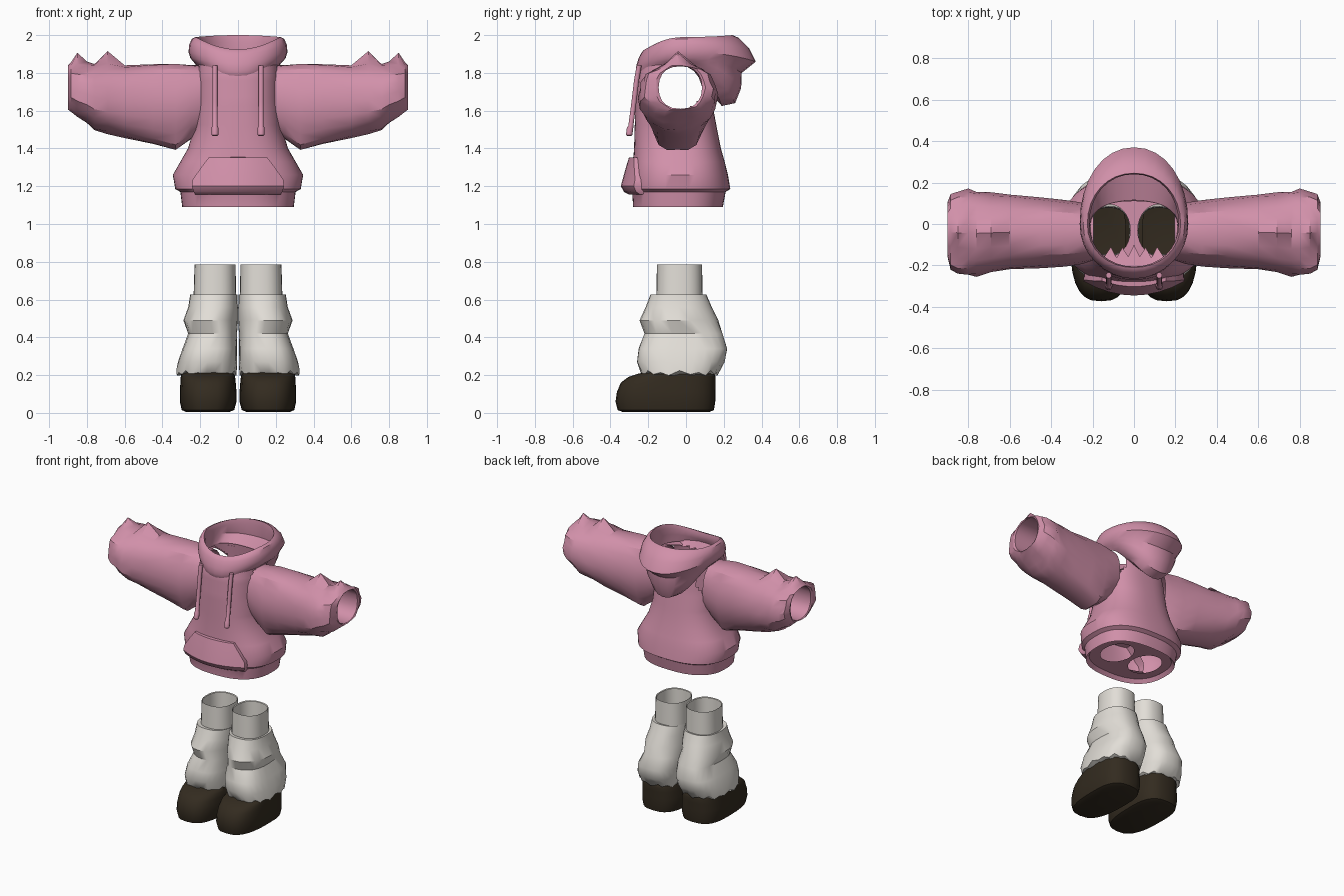
import bpy, bmesh, math
from math import sin, cos, pi, radians, exp
from mathutils import Vector

if "Cube" in bpy.data.objects:
    bpy.data.objects.remove(bpy.data.objects["Cube"])


def material(name, rgb):
    m = bpy.data.materials.new(name)
    m.diffuse_color = (*rgb, 1)
    m.use_nodes = True
    m.node_tree.nodes["Principled BSDF"].inputs["Base Color"].default_value = m.diffuse_color
    return m


PINK = material("pink_cloth", (0.64, 0.28, 0.40))
WHITE = material("off_white_cloth", (0.76, 0.73, 0.68))
BROWN = material("dark_brown", (0.033, 0.024, 0.014))
N = 28


def ring(u0, u1, v0, v1, vc=None, e=2.0, fold=0, k=5, ph=0, n=N):
    """Closed 2D outline inside a box: rounded, optionally egg-shaped or folded."""
    uc, ru = (u0 + u1) / 2, (u1 - u0) / 2
    vc = (v0 + v1) / 2 if vc is None else vc
    pts = []
    for i in range(n):
        t = 2 * pi * i / n
        c, s = cos(t), sin(t)
        f = 1 + fold * cos(k * t + ph)
        pu = math.copysign(abs(c) ** (2 / e), c) * ru * f
        pv = math.copysign(abs(s) ** (2 / e), s) * (v1 - vc if s > 0 else vc - v0) * f
        pts.append((uc + pu, vc + pv))
    return pts


def finish(name, bm, mat, mirror=False, angle=38):
    bmesh.ops.recalc_face_normals(bm, faces=bm.faces)
    me = bpy.data.meshes.new(name)
    bm.to_mesh(me)
    bm.free()
    me.materials.append(mat)
    ob = bpy.data.objects.new(name, me)
    bpy.context.collection.objects.link(ob)
    bpy.ops.object.select_all(action='DESELECT')
    ob.select_set(True)
    bpy.context.view_layer.objects.active = ob
    bpy.ops.object.shade_smooth_by_angle(angle=radians(angle))
    if mirror:
        ob.modifiers.new("mirror", 'MIRROR').use_mirror_merge = False
    return ob


def loft(rings, closed=True, cap_start=False, cap_end=False):
    bm = bmesh.new()
    rows = [[bm.verts.new(p) for p in r] for r in rings]
    n = len(rows[0])
    for a, b in zip(rows, rows[1:]):
        for i in range(n if closed else n - 1):
            j = (i + 1) % n
            bm.faces.new((a[i], a[j], b[j], b[i]))
    if cap_start:
        bm.faces.new(rows[0])
    if cap_end:
        bm.faces.new(rows[-1])
    return bm


def level(z, pts):
    return [Vector((x, y, z)) for x, y in pts]


# Hoodie body: (z, half width, front, back), split finely so armholes can be opened
body = [(1.115, .275, -.26, .175), (1.09, .295, -.28, .195), (1.17, .305, -.285, .21),
        (1.185, .332, -.29, .235), (1.26, .345, -.285, .222), (1.33, .305, -.28, .205),
        (1.40, .265, -.275, .185), (1.50, .235, -.272, .165), (1.65, .222, -.268, .137),
        (1.78, .22, -.258, .12), (1.86, .212, -.24, .11)]
rows = []
for i, (z, w, f, b) in enumerate(body):
    r = level(z, ring(-w, w, f, b, vc=-.03, e=2.5, n=56))
    if z > 1.55:
        prev = rows[-1]
        rows += [[p.lerp(q, t / 6) for p, q in zip(prev, r)] for t in range(1, 6)]
    rows.append(r)
bm = loft(rows)
holes = [f for f in bm.faces if abs(f.calc_center_median().x) > .1
         and (f.calc_center_median().yz - Vector((-.03, 1.725))).length < .128]
bmesh.ops.delete(bm, geom=holes, context='FACES')
finish("hoodie_body", bm, PINK)

# Hem lining with two leg openings
bm = bmesh.new()
edges = []
for pts in (ring(-.276, .276, -.261, .176, vc=-.03, e=2.5),
            ring(.018, .218, -.155, .095), ring(-.218, -.018, -.155, .095)):
    vs = [bm.verts.new((x, y, 1.115)) for x, y in pts]
    edges += [bm.edges.new((vs[i - 1], vs[i])) for i in range(len(vs))]
bmesh.ops.triangle_fill(bm, edges=edges, use_beauty=True)
finish("hem_lining", bm, PINK)

# Sleeve: (x, y0, y1, z0, z1, fold amount, fold count, fold phase, top peak), with turned-in cuff
sleeve = [(.195, -.175, .09, 1.49, 1.84, 0, 6, 0, 0), (.25, -.19, .10, 1.445, 1.845, .02, 6, 0, 0),
          (.33, -.20, .11, 1.385, 1.855, .035, 6, 0, 0), (.45, -.21, .125, 1.42, 1.85, .02, 6, 0, 0),
          (.60, -.22, .14, 1.455, 1.84, .01, 5, 0, 0), (.69, -.235, .15, 1.48, 1.84, .03, 5, 1, .08),
          (.76, -.25, .16, 1.50, 1.84, .03, 5, 2.5, .01), (.80, -.25, .165, 1.535, 1.84, .03, 7, 0, .02),
          (.85, -.24, .155, 1.565, 1.84, .05, 7, 1.5, .06), (.885, -.22, .14, 1.595, 1.84, .05, 7, 1, .01),
          (.90, -.16, .10, 1.605, 1.84, .03, 7, 0, 0), (.895, -.145, .085, 1.61, 1.835, 0, 5, 0, 0),
          (.72, -.145, .085, 1.61, 1.835, 0, 5, 0, 0)]
rows = []
for x, y0, y1, z0, z1, a, k, ph, peak in sleeve:
    pts = ring(y0, y1, z0, z1, e=2.3, fold=a, k=k, ph=ph, n=20)
    rows.append([Vector((x, y, z + (peak * exp(-((y + .04) / .06) ** 2) if z > 1.72 else 0)))
                 for y, z in pts])
finish("sleeves", loft(rows), PINK, mirror=True, angle=30)

# Hood: (half width, side z, front y, front z, back y, back z), outside up, over the rim, inside down
hood = [(.212, 1.835, -.25, 1.77, .12, 1.70), (.22, 1.845, -.262, 1.79, .19, 1.625),
        (.23, 1.855, -.264, 1.81, .26, 1.64), (.242, 1.865, -.264, 1.83, .292, 1.72),
        (.253, 1.88, -.26, 1.85, .295, 1.80), (.262, 1.91, -.252, 1.875, .37, 1.86),
        (.258, 1.95, -.24, 1.90, .335, 1.93), (.245, 1.98, -.225, 1.92, .28, 1.985),
        (.225, 1.99, -.21, 1.925, .245, 2.0), (.215, 1.96, -.205, 1.90, .24, 1.96),
        (.22, 1.91, -.21, 1.87, .245, 1.88), (.212, 1.85, -.23, 1.83, .115, 1.84)]
rows = []
for w, zs, yf, zf, yb, zb in hood:
    row = []
    for i, (x, y) in enumerate(ring(-w, w, yf, yb, vc=0, e=2.1, n=32)):
        s = sin(2 * pi * i / 32)
        row.append(Vector((x, y, zs + ((zb if s > 0 else zf) - zs) * abs(s) ** 2.2)))
    rows.append(row)
finish("hood", loft(rows), PINK)

# Ragged fold of cloth inside the front of the neck
outer, inner = [], []
for i in range(-5, 6):
    x = i * .035
    outer.append(Vector((x, -.222 + 2.0 * x * x, 1.85)))
    inner.append(Vector((x * .8, (-.10, -.15)[i % 2] - .01 * abs(i) + 1.5 * x * x, 1.83)))
finish("neck_fold", loft([outer, inner], closed=False), PINK)

# Kangaroo pocket: (z, half width, centre y), with its border sunk into the body
pocket = [(1.155, .225, -.22), (1.155, .225, -.30), (1.17, .235, -.328), (1.20, .244, -.345),
          (1.235, .24, -.336), (1.30, .195, -.318), (1.352, .155, -.302), (1.357, .152, -.22)]
rows = []
for z, w, yc in pocket:
    top = [Vector((w * u, yc + 1.15 * (w * u) ** 2, z)) for u in
           (-1, -.75, -.5, -.25, 0, .25, .5, .75, 1)]
    ends = [Vector((p.x * .97, -.18, z)) for p in (top[0], top[-1])]
    rows.append([ends[0]] + top + [ends[1]])
finish("front_pocket", loft(rows, closed=False), PINK)

# Drawstrings
cord = [(1.465, -.302, .010), (1.472, -.301, .018), (1.51, -.296, .018), (1.52, -.292, .014),
        (1.65, -.275, .014), (1.76, -.262, .014), (1.84, -.248, .014)]
rows = [level(z, ring(.122 - r, .122 + r, y - r, y + r, n=10)) for z, y, r in cord]
finish("drawstrings", loft(rows, cap_start=True, cap_end=True), PINK, mirror=True)

# Legs: open ankle tube, then baggy folds down to a ragged hem (z, x0, x1, y0, y1, fold, phase)
leg = [(.60, .022, .222, -.147, .078, 0, 0), (.78, .018, .225, -.15, .08, 0, 0),
       (.785, .013, .23, -.154, .085, 0, 0), (.622, .010, .235, -.157, .088, 0, 0),
       (.627, .004, .253, -.188, .108, 0, 0), (.56, .002, .262, -.212, .135, .01, 0),
       (.49, .004, .285, -.24, .165, .03, 0), (.42, .004, .265, -.222, .195, .025, 2),
       (.34, .002, .298, -.258, .225, .03, 3), (.27, .003, .32, -.262, .208, .02, 4),
       (.21, .006, .328, -.238, .168, .01, 4), (.20, .03, .295, -.215, .14, 0, 0)]
rows = [level(z, ring(x0, x1, y0, y1, e=2.4, fold=a, k=4, ph=ph))
        for z, x0, x1, y0, y1, a, ph in leg]
for i, p in enumerate(rows[-2]):
    p.z += (.014, -.006, .004, -.012)[i % 4]
finish("trouser_legs", loft(rows), WHITE, mirror=True, angle=35)

# Shoes: rounded blocks with a long toe (z, x0, x1, y0, y1)
shoe = [(.005, .045, .275, -.335, .125), (.015, .02, .298, -.362, .148),
        (.06, .008, .308, -.373, .155), (.11, .008, .308, -.366, .155),
        (.16, .012, .305, -.345, .156), (.19, .015, .303, -.305, .156),
        (.207, .02, .302, -.255, .152), (.218, .04, .29, -.20, .14)]
rows = [level(z, ring(x0, x1, y0, y1, vc=-.06, e=2.8)) for z, x0, x1, y0, y1 in shoe]
finish("shoes", loft(rows, cap_start=True), BROWN, mirror=True)
